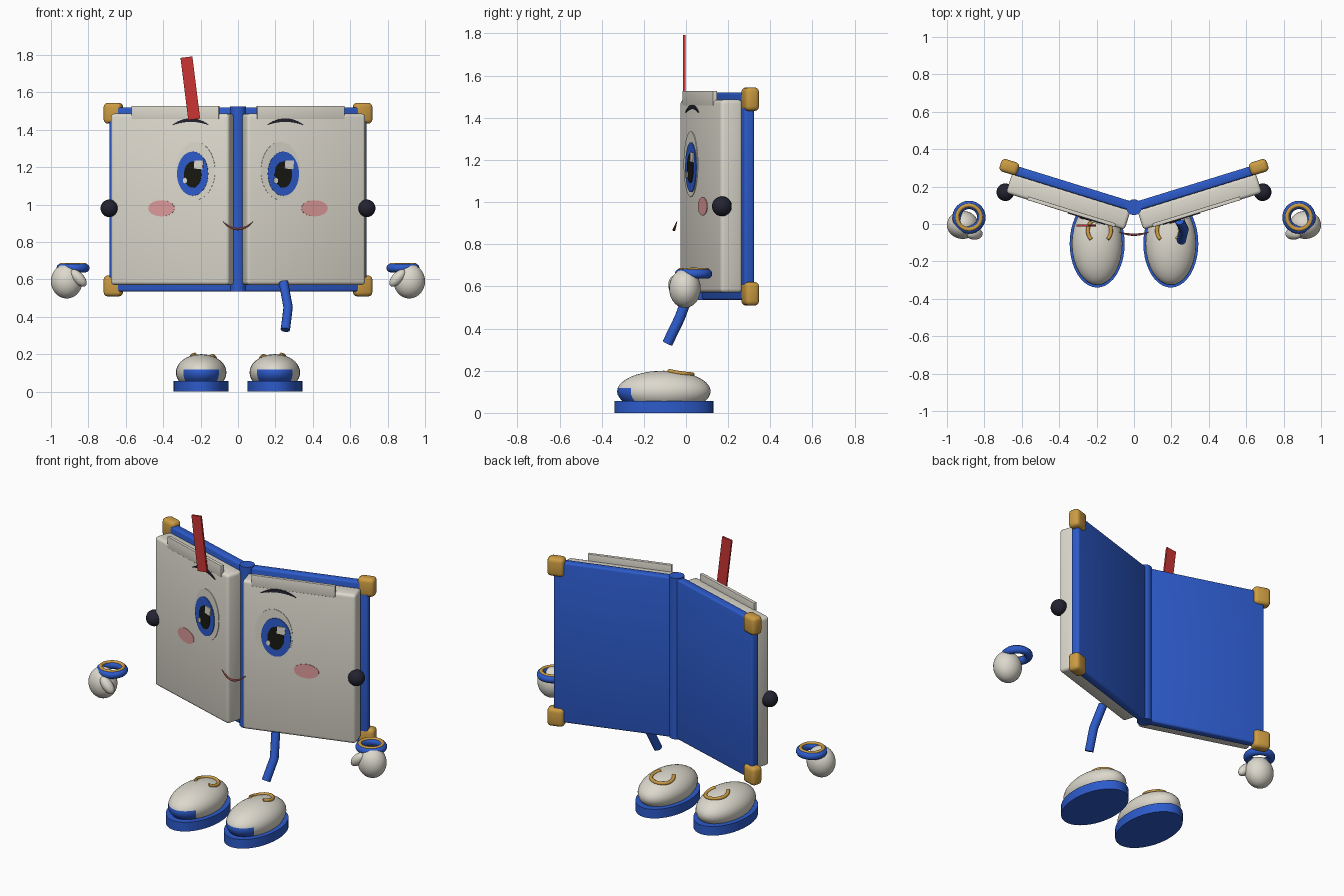
import bpy, bmesh, math
from mathutils import Matrix, Vector

if "Cube" in bpy.data.objects:
    bpy.data.objects.remove(bpy.data.objects["Cube"])

ANGLE = 0.3                      # how far each half of the book folds forward
C, S = math.cos(ANGLE), math.sin(ANGLE)
HINGE_Y = 0.09


def material(name, rgb):
    m = bpy.data.materials.new(name)
    m.diffuse_color = (*rgb, 1)
    m.use_nodes = True
    m.node_tree.nodes["Principled BSDF"].inputs["Base Color"].default_value = m.diffuse_color
    return m


CREAM = material("cream", (0.72, 0.69, 0.61))
BLUE = material("blue", (0.026, 0.105, 0.60))
GOLD = material("gold", (0.60, 0.33, 0.055))
RED = material("red", (0.60, 0.035, 0.035))
NAVY = material("dark navy", (0.017, 0.017, 0.032))
BLACK = material("black", (0.009, 0.009, 0.006))
PINK = material("cheek pink", (0.72, 0.32, 0.32))
LIP = material("lip", (0.56, 0.15, 0.13))


def finish(name, bm, mat, matrix=Matrix(), angle=40):
    bmesh.ops.recalc_face_normals(bm, faces=bm.faces)
    me = bpy.data.meshes.new(name)
    bm.to_mesh(me)
    bm.free()
    ob = bpy.data.objects.new(name, me)
    bpy.context.collection.objects.link(ob)
    ob.matrix_world = matrix
    me.materials.append(mat)
    bpy.ops.object.select_all(action='DESELECT')
    ob.select_set(True)
    bpy.context.view_layer.objects.active = ob
    bpy.ops.object.shade_smooth_by_angle(angle=math.radians(angle))
    return ob


def box(name, size, mat, matrix, bevel=0.0):
    bm = bmesh.new()
    bmesh.ops.create_cube(bm, size=1, matrix=Matrix.Diagonal((*size, 1)))
    if bevel:
        bmesh.ops.bevel(bm, geom=bm.edges[:], offset=bevel, segments=3,
                        profile=0.5, affect='EDGES')
    return finish(name, bm, mat, matrix)


def ball(name, radii, mat, matrix):
    bm = bmesh.new()
    bmesh.ops.create_uvsphere(bm, u_segments=32, v_segments=20, radius=1,
                              matrix=Matrix.Diagonal((*radii, 1)))
    return finish(name, bm, mat, matrix)


def cylinder(name, rx, ry, height, mat, loc):
    bm = bmesh.new()
    bmesh.ops.create_cone(bm, cap_ends=True, segments=40, radius1=1, radius2=1, depth=1,
                          matrix=Matrix.Diagonal((rx, ry, height, 1)))
    return finish(name, bm, mat, Matrix.Translation(loc))


def tube(name, points, radius, mat, closed=False, sides=12, taper=False):
    """Sweep a circle along a path; tapered tubes narrow at both ends."""
    pts = [Vector(p) for p in points]
    n = len(pts)
    bm = bmesh.new()
    rings = []
    for i, p in enumerate(pts):
        a = pts[i - 1] if closed or i else p
        b = pts[(i + 1) % n] if closed or i < n - 1 else p
        t = (b - a).normalized()
        side = t.cross(Vector((0.0, 0.3, 1.0)) if abs(t.z) < 0.8 else Vector((0, 1, 0))).normalized()
        up = side.cross(t)
        r = radius * (0.3 + 0.7 * math.sin(math.pi * i / (n - 1))) if taper else radius
        rings.append([bm.verts.new(p + r * (side * math.cos(k * math.tau / sides)
                                            + up * math.sin(k * math.tau / sides)))
                      for k in range(sides)])
    for i in range(n if closed else n - 1):
        r0, r1 = rings[i], rings[(i + 1) % n]
        for k in range(sides):
            bm.faces.new((r0[k], r0[(k + 1) % sides], r1[(k + 1) % sides], r1[k]))
    if not closed:
        bm.faces.new(rings[0])
        bm.faces.new(rings[-1])
    return finish(name, bm, mat)


def circle(cx, cy, z, r, n=40):
    return [(cx + r * math.cos(i * math.tau / n), cy + r * math.sin(i * math.tau / n), z)
            for i in range(n)]


def leaf(s, u, n, z):
    """Frame on one half of the book: u outward from the hinge, n toward the cover."""
    return (Matrix.Translation((s * (u * C - n * S), HINGE_Y + u * S + n * C, z))
            @ Matrix.Rotation(s * ANGLE, 4, 'Z'))


def plate(name, outline, mat, x, z, n, thick=0.007):
    """Thin painted detail on the page at front position x, z."""
    s = 1 if x > 0 else -1
    bm = bmesh.new()
    f = bm.faces.new([bm.verts.new((px / C, 0, pz)) for px, pz in outline])
    ext = bmesh.ops.extrude_face_region(bm, geom=[f])
    bmesh.ops.translate(bm, vec=(0, thick, 0),
                        verts=[v for v in ext["geom"] if isinstance(v, bmesh.types.BMVert)])
    return finish(name, bm, mat, leaf(s, (abs(x) + n * S) / C, n, z))


def oval(a, b, n=40):
    return [(a * math.cos(i * math.tau / n), b * math.sin(i * math.tau / n)) for i in range(n)]


def crescent(w, low, high, n=14):
    ts = [-1 + 2 * i / n for i in range(n + 1)]
    return ([(w * t, low * (1 - t * t)) for t in ts]
            + [(w * t, high * (1 - t * t)) for t in reversed(ts[1:-1])])


# Spine
cylinder("spine", 0.042, 0.042, 0.99, BLUE, (0, HINGE_Y, 1.03))

for s, tag in ((-1, "left"), (1, "right")):
    # Book half: cover, page block, loose sheet, gold corners, side knob
    box(tag + "_cover", (0.70, 0.05, 0.985), BLUE, leaf(s, 0.365, 0, 1.027), 0.012)
    box(tag + "_pages", (0.664, 0.11, 0.915), CREAM, leaf(s, 0.344, -0.075, 1.028), 0.018)
    box(tag + "_loose_sheet", (0.49, 0.02, 0.07), CREAM, leaf(s, 0.312, -0.122, 1.492), 0.002)
    for z in (0.565, 1.488):
        box(tag + "_corner", (0.10, 0.07, 0.112), GOLD, leaf(s, 0.70, 0.008, z), 0.022)
    ball(tag + "_knob", (0.047, 0.047, 0.047), NAVY, Matrix.Translation((s * 0.688, 0.17, 0.98)))

    # Face details
    plate(tag + "_eye_white", oval(0.105, 0.155), CREAM, s * 0.228, 1.18, -0.133)
    plate(tag + "_iris", oval(0.083, 0.118), BLUE, s * 0.243, 1.165, -0.137)
    plate(tag + "_pupil", oval(0.046, 0.070), BLACK, s * 0.243, 1.16, -0.140)
    glint = s * 0.243 + 0.032
    plate(tag + "_large_glint", [(-0.025, -0.02), (0.02, -0.025), (0.025, 0.022), (-0.022, 0.024)],
          CREAM, glint, 1.213, -0.143)
    plate(tag + "_small_glint", oval(0.012, 0.016, 8), CREAM, s * 0.243 - 0.04, 1.128, -0.143)
    plate(tag + "_cheek", oval(0.07, 0.043), PINK, s * 0.41, 0.98, -0.133)
    plate(tag + "_brow", crescent(0.10, 0.018, 0.037), NAVY, s * 0.255, 1.424, -0.137)

    # Mitten hand with thumb and ringed cuff
    ball(tag + "_hand", (0.084, 0.075, 0.092), CREAM, Matrix.Translation((s * 0.916, -0.005, 0.59)))
    ball(tag + "_thumb", (0.03, 0.032, 0.056), CREAM,
         Matrix.Translation((s * 0.853, -0.052, 0.607)) @ Matrix.Rotation(s * 0.75, 4, 'Y'))
    tube(tag + "_cuff", circle(s * 0.882, 0.036, 0.66, 0.066), 0.023, BLUE, closed=True)
    tube(tag + "_cuff_trim", circle(s * 0.882, 0.036, 0.678, 0.064), 0.0105, GOLD, closed=True)

    # Shoe: sole, rounded upper with blue toe cap, gold collar
    fx, fy = s * 0.197, -0.105
    cylinder(tag + "_sole", 0.147, 0.235, 0.056, BLUE, (fx, fy, 0.028))
    upper = ball(tag + "_shoe", (0.135, 0.222, 0.098), CREAM, Matrix.Translation((fx, fy, 0.102)))
    upper.data.materials.append(BLUE)
    for p in upper.data.polygons:
        if p.center.y < -0.155 and p.center.z < 0.008 and abs(p.center.x) < 0.095:
            p.material_index = 1
    collar = []
    for i in range(29):
        a = math.radians(-45 + 270 * i / 28)
        dx, dy = -s * 0.012 + 0.062 * math.cos(a), 0.07 + 0.066 * math.sin(a)
        h = math.sqrt(1 - (dx / 0.135) ** 2 - (dy / 0.222) ** 2)
        collar.append((fx + dx, fy + dy, 0.104 + 0.098 * h))
    tube(tag + "_shoe_collar", collar, 0.010, GOLD)

# Smile bridging the two pages
smile = [(0.08 * t, -0.043 - 0.014 * (1 - t * t), 0.907 - 0.038 * (1 - t * t))
         for t in [-1 + i / 8 for i in range(17)]]
tube("smile", smile, 0.007, LIP, sides=8, taper=True)

# Red bookmark standing out of the top
box("bookmark", (0.064, 0.012, 0.335), RED,
    Matrix.Translation((-0.255, -0.008, 1.622)) @ Matrix.Rotation(-0.125, 4, 'Y'))

# Blue ribbon hanging below
tube("ribbon", [(0.243, 0.02, 0.585), (0.268, -0.03, 0.45), (0.253, -0.088, 0.33)], 0.025, BLUE)
